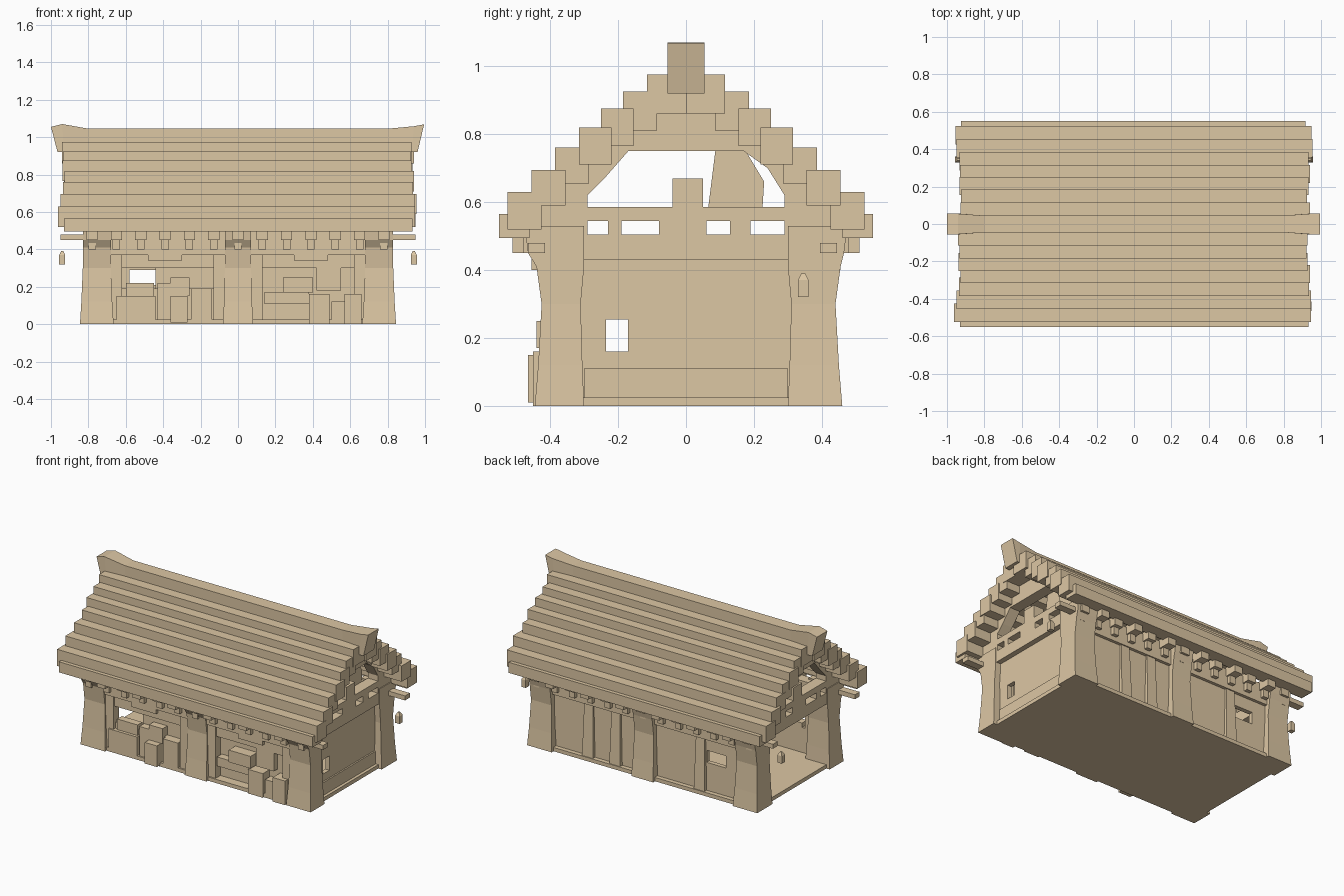
import bpy, bmesh, math, random
random.seed(4)

mat = bpy.data.materials.new("timber")
mat.diffuse_color = (0.72, 0.57, 0.37, 1)


def finish(name, bm):
    bmesh.ops.recalc_face_normals(bm, faces=bm.faces)
    me = bpy.data.meshes.new(name)
    bm.to_mesh(me)
    bm.free()
    me.materials.append(mat)
    ob = bpy.data.objects.new(name, me)
    bpy.context.collection.objects.link(ob)
    return ob


def loft(name, rings):
    """Skin a list of equal-length closed rings and cap both ends."""
    bm = bmesh.new()
    vs = [[bm.verts.new(p) for p in r] for r in rings]
    n = len(rings[0])
    for a, b in zip(vs, vs[1:]):
        for i in range(n):
            bm.faces.new((a[i], a[(i + 1) % n], b[(i + 1) % n], b[i]))
    bm.faces.new(vs[0])
    bm.faces.new(vs[-1])
    return finish(name, bm)


def rect(x0, x1, y0, y1, z):
    return [(x0, y0, z), (x1, y0, z), (x1, y1, z), (x0, y1, z)]


def box(name, x0, x1, y0, y1, z0, z1):
    return loft(name, [rect(x0, x1, y0, y1, z0), rect(x0, x1, y0, y1, z1)])


def extrude_x(name, prof, x0, x1):
    return loft(name, [[(x, y, z) for y, z in prof] for x in (x0, x1)])


# Floor slab
box("floor", -0.82, 0.82, -0.43, 0.44, 0, 0.025)

# Stepped roof courses: outer edge, top, bottom, half length
courses = [(0.115, 0.975, 0.86, 0.935), (0.185, 0.925, 0.81, 0.93), (0.25, 0.875, 0.765, 0.93),
           (0.315, 0.82, 0.71, 0.935), (0.385, 0.76, 0.655, 0.94), (0.455, 0.695, 0.59, 0.95),
           (0.525, 0.63, 0.52, 0.955), (0.55, 0.565, 0.495, 0.925)]
for s in (-1, 1):
    inner = 0.0
    for i, (out, top, bot, hl) in enumerate(courses):
        a, b = sorted((s * inner, s * out))
        e0, e1 = (random.uniform(-0.01, 0.01) for _ in range(2))
        box(f"roof_course_{i}", -hl + e0, hl + e1, a, b, bot, top)
        inner = out - 0.03 if i < 6 else 0.46

# Ridge beam with flared ends
ridge = []
for x, xb, w, zb, zt in ((-1, -0.965, 0.055, 0.92, 1.055), (-0.94, -0.93, 0.055, 0.92, 1.07),
                         (-0.8, -0.8, 0.045, 0.92, 1.045), (0.8, 0.8, 0.045, 0.92, 1.045),
                         (0.94, 0.93, 0.055, 0.92, 1.058), (0.995, 0.96, 0.055, 0.92, 1.068)):
    ridge.append([(xb, -w, zb), (xb, w, zb), (x, w, zt), (x, -w, zt)])
loft("ridge_beam", ridge)

# Posts with splayed feet and wide heads
for s in (-1, 1):
    def post(name, cx, w0, w1, y_out):
        rings = []
        for z, w, yo, yi in ((0, w0, y_out, 0.30), (0.12, (w0 + w1) / 2, y_out - 0.01, 0.305),
                             (0.30, w1, y_out - 0.02, 0.31), (0.41, w1, y_out - 0.005, 0.30),
                             (0.45, w1, 0.465, 0.30), (0.53, w1, 0.475, 0.30)):
            a, b = sorted((s * yi, s * yo))
            rings.append(rect(cx - w, cx + w, a, b, z))
        loft(name, rings)
    out = 0.46 if s > 0 else 0.445
    for cx in (-0.755, 0.755):
        post("corner_post", cx, 0.09, 0.075, out)
    post("middle_post", 0, 0.08, 0.07, out)

    # Wall plate and eave brackets
    a, b = sorted((s * 0.36, s * 0.43))
    box("wall_plate", -0.82, 0.82, a, b, 0.37, 0.50)
    for k in range(13):
        x = -0.78 + k * 0.13
        a, b = sorted((s * 0.40, s * (0.51 if k % 2 else 0.48)))
        box("eave_bracket", x - 0.03, x + 0.03, a, b, 0.45, 0.51)
        a, b = sorted((s * 0.38, s * 0.455))
        box("bracket_foot", x - 0.02, x + 0.02, a, b, 0.40, 0.46)

# Gable ends
arch = [(-0.45, 0.50), (-0.45, 0.60), (-0.37, 0.67), (-0.23, 0.80), (-0.08, 0.88), (0.08, 0.88),
        (0.23, 0.80), (0.37, 0.67), (0.45, 0.60), (0.45, 0.50), (0.29, 0.50), (0.29, 0.62),
        (0.24, 0.70), (0.17, 0.75), (-0.17, 0.75), (-0.24, 0.67), (-0.29, 0.62), (-0.29, 0.50)]
for s in (-1, 1):
    x0, x1 = sorted((s * 0.75, s * 0.825))
    extrude_x("gable_arch", arch, x0, x1)
    box("gable_lintel", x0, x1, -0.45, 0.45, 0.43, 0.505)
    box("gable_tie_beam", x0, x1, -0.45, 0.45, 0.545, 0.585)
    for a, b in ((-0.23, -0.19), (-0.08, 0.06), (0.13, 0.19)):
        box("slot_block", x0, x1, a, b, 0.50, 0.55)
    box("king_post_stub", x0, x1, -0.04, 0.05, 0.58, 0.67)
    extrude_x("gable_infill", [(0.065, 0.58), (0.225, 0.58), (0.23, 0.66), (0.17, 0.76), (0.09, 0.78)],
              *sorted((s * 0.70, s * 0.75)))
    # Projecting bracket arms and a hanging lantern
    for y in (-0.44, 0.42):
        a, b = sorted((s * 0.80, s * 0.95))
        box("bracket_arm", a, b, y - 0.025, y + 0.025, 0.45, 0.48)
    cx = s * 0.94
    loft("lantern", [rect(cx - w, cx + w, 0.345 - w, 0.345 + w, z)
                     for z, w in ((0.32, 0.016), (0.37, 0.016), (0.39, 0.006))])

# Right end wall: recessed panel with a small window; left end stays open
wx = (0.76, 0.79)
box("end_wall_low", *wx, -0.31, 0.31, 0.0, 0.16)
box("end_wall_high", *wx, -0.31, 0.31, 0.255, 0.44)
box("end_wall_side", *wx, -0.31, -0.235, 0.16, 0.255)
box("end_wall_side", *wx, -0.17, 0.31, 0.16, 0.255)
box("end_wall_skirting", 0.78, 0.80, -0.30, 0.30, 0.0, 0.11)

# Back wall panels and pilasters, with one small window
bays = ((-0.70, -0.58, 0, 0.44), (-0.58, -0.44, 0, 0.21), (-0.58, -0.44, 0.29, 0.44),
        (-0.44, -0.05, 0, 0.44), (0.05, 0.70, 0, 0.44))
for x0, x1, z0, z1 in bays:
    box("back_panel", x0, x1, 0.38, 0.41, z0, z1)
for x in (-0.40, 0.22, 0.42):
    loft("back_pilaster", [rect(x - 0.04, x + 0.04, 0.38, 0.435, 0),
                           rect(x - 0.03, x + 0.03, 0.38, 0.42, 0.44)])

# Front: shop-front boarding, counters and crates
box("front_counter_left", -0.69, -0.07, -0.40, -0.36, 0.0, 0.19)
box("front_panel_left", -0.44, -0.07, -0.37, -0.34, 0.15, 0.32)
box("front_panel_right", 0.07, 0.69, -0.37, -0.34, 0.0, 0.40)
for x0, x1 in ((-0.69, -0.62), (-0.13, -0.06), (0.06, 0.13), (0.62, 0.69)):
    box("front_jamb", x0, x1, -0.42, -0.36, 0, 0.40)
for s in (-1, 1):
    x0, x1 = sorted((s * 0.06, s * 0.69))
    box("front_lintel", x0, x1, -0.41, -0.35, 0.30, 0.40)
    x0, x1 = sorted((s * 0.30, s * 0.48))
    box("front_sign_board", x0, x1, -0.43, -0.40, 0.34, 0.38)
crates = ((-0.65, -0.44, -0.43, 0.02, 0.15), (-0.60, -0.45, -0.41, 0.14, 0.22),
          (-0.43, -0.35, -0.42, 0.0, 0.22), (-0.36, -0.27, -0.465, 0.01, 0.15),
          (-0.36, -0.26, -0.42, 0.15, 0.25), (-0.25, -0.14, -0.43, 0.0, 0.19),
          (0.14, 0.38, -0.42, 0.11, 0.17), (0.24, 0.40, -0.44, 0.17, 0.25),
          (0.38, 0.49, -0.44, 0.0, 0.16), (0.50, 0.58, -0.43, 0.0, 0.12),
          (0.57, 0.66, -0.45, 0.0, 0.16), (0.42, 0.55, -0.41, 0.18, 0.30))
for x0, x1, y0, z0, z1 in crates:
    box("front_crate", x0, x1, y0, -0.36, z0, z1)
